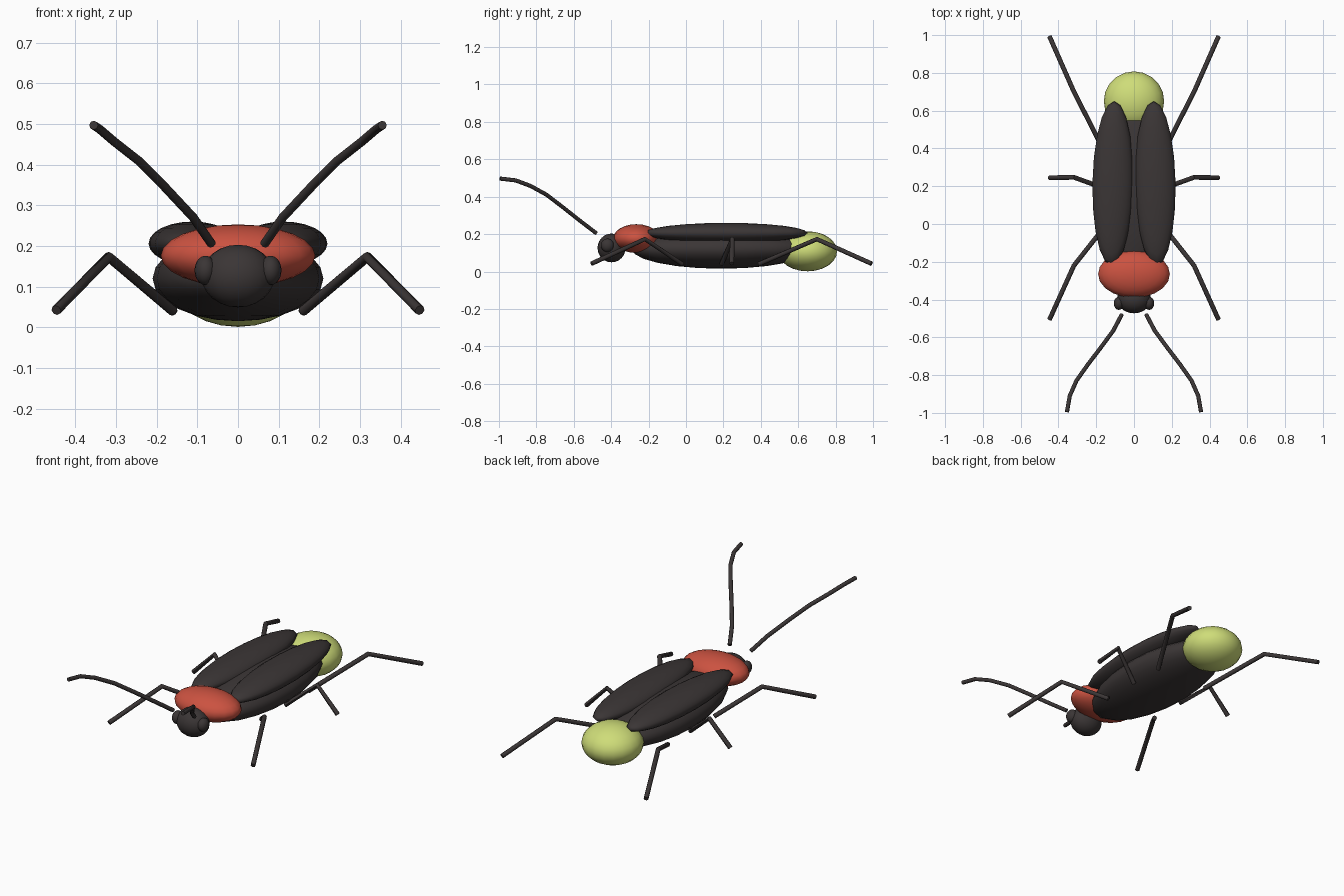
import bpy
import math

if "Cube" in bpy.data.objects:
    bpy.data.objects.remove(bpy.data.objects["Cube"])


def material(name, rgb):
    m = bpy.data.materials.new(name)
    m.diffuse_color = (*rgb, 1.0)
    m.use_nodes = True
    m.node_tree.nodes["Principled BSDF"].inputs["Base Color"].default_value = m.diffuse_color
    return m


DARK = material("dark brown", (0.043, 0.036, 0.036))
RED = material("red", (0.60, 0.085, 0.052))
GLOW = material("yellow green", (0.62, 0.72, 0.19))


def ellipsoid(name, centre, radii, mat, turn=0.0, segments=20, rings=12):
    bpy.ops.mesh.primitive_uv_sphere_add(segments=segments, ring_count=rings, radius=1,
                                         location=centre, rotation=(0, 0, turn))
    ob = bpy.context.object
    ob.name = name
    ob.scale = radii
    bpy.ops.object.transform_apply(location=False, rotation=True, scale=True)
    bpy.ops.object.shade_smooth()
    ob.data.materials.append(mat)
    return ob


def tube(name, points, radius, mat):
    curve = bpy.data.curves.new(name, "CURVE")
    curve.dimensions = "3D"
    curve.bevel_depth = radius
    curve.bevel_resolution = 2
    curve.use_fill_caps = True
    spline = curve.splines.new("POLY")
    spline.points.add(len(points) - 1)
    for p, co in zip(spline.points, points):
        p.co = (*co, 1)
    ob = bpy.data.objects.new(name, curve)
    bpy.context.collection.objects.link(ob)
    bpy.ops.object.select_all(action="DESELECT")
    bpy.context.view_layer.objects.active = ob
    ob.select_set(True)
    bpy.ops.object.convert(target="MESH")
    ob = bpy.context.object
    ob.name = name
    ob.data.materials.clear()
    ob.data.materials.append(mat)
    bpy.ops.object.shade_smooth_by_angle(angle=math.radians(50))


# Body core, glowing tail, neck shield and head
ellipsoid("body", (0, 0.19, 0.12), (0.21, 0.48, 0.105), DARK)
ellipsoid("glowing_tail", (0, 0.65, 0.108), (0.16, 0.158, 0.107), GLOW)
ellipsoid("neck_shield", (0, -0.265, 0.176), (0.19, 0.125, 0.077), RED)
ellipsoid("head", (0, -0.398, 0.126), (0.09, 0.075, 0.077), DARK)

# Leg paths: hip, knee, foot
LEGS = {
    "front_leg": [(0.16, -0.02, 0.04), (0.318, -0.22, 0.173), (0.447, -0.505, 0.042)],
    "middle_leg": [(0.16, 0.19, 0.04), (0.318, 0.247, 0.173), (0.447, 0.245, 0.042)],
    "rear_leg": [(0.16, 0.39, 0.04), (0.318, 0.70, 0.173), (0.447, 0.992, 0.042)],
}
ANTENNA = [(0.065, -0.48, 0.205), (0.11, -0.565, 0.27), (0.18, -0.66, 0.345),
           (0.245, -0.745, 0.41), (0.305, -0.83, 0.457), (0.34, -0.91, 0.487),
           (0.355, -0.995, 0.497)]

# Paired parts
for s, side in ((-1, "left"), (1, "right")):
    ellipsoid("wing_case_" + side, (s * 0.112, 0.215, 0.206), (0.108, 0.435, 0.054),
              DARK, turn=s * math.radians(1))
    ellipsoid("eye_" + side, (s * 0.08, -0.42, 0.14), (0.027, 0.035, 0.036), DARK,
              segments=16, rings=10)
    for name, path in LEGS.items():
        tube(name + "_" + side, [(s * x, y, z) for x, y, z in path], 0.0125, DARK)
    tube("antenna_" + side, [(s * x, y, z) for x, y, z in ANTENNA], 0.011, DARK)
